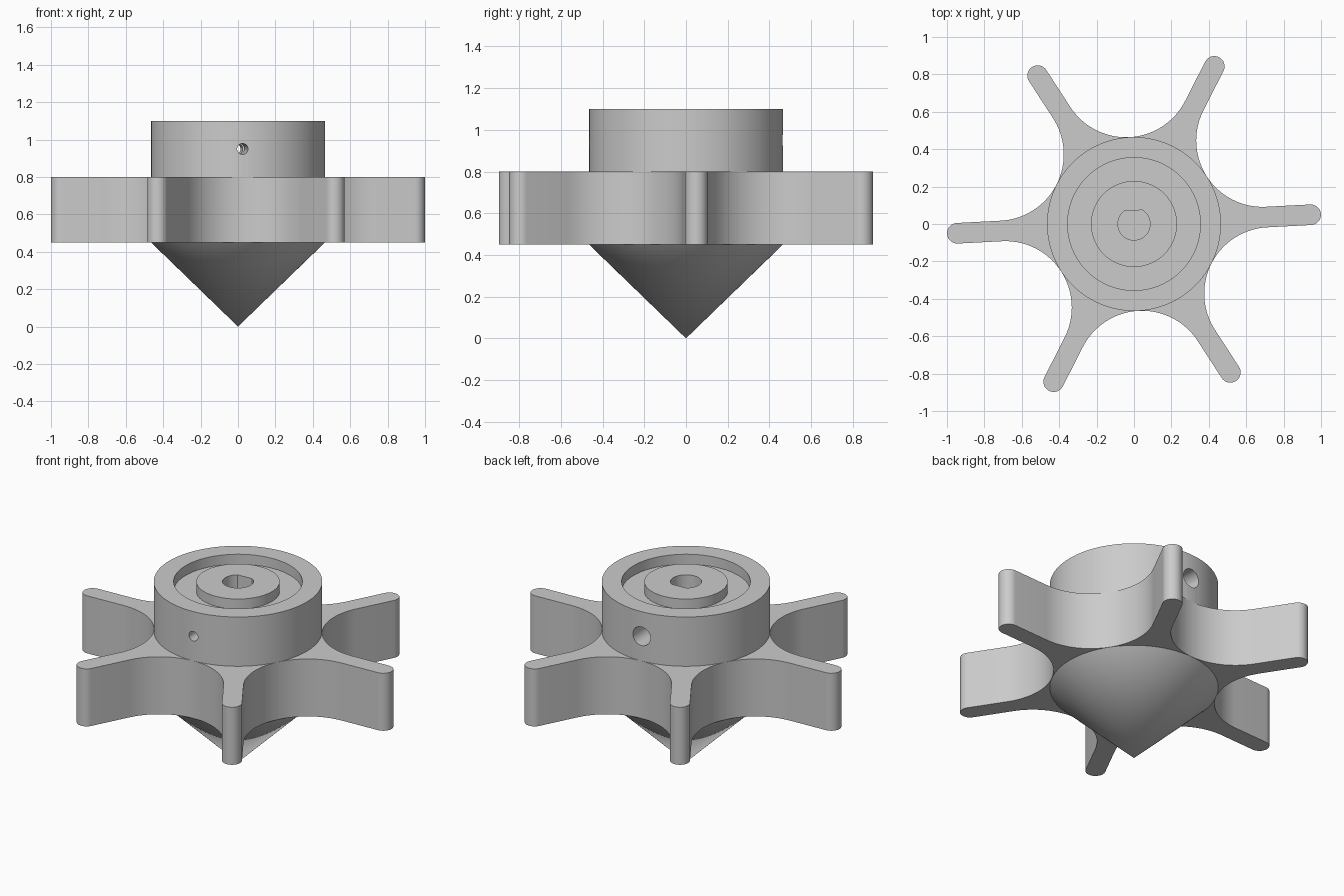
import bpy, bmesh
from math import sin, cos, radians, pi, asin
from mathutils import Matrix

cube = bpy.data.objects.get("Cube")
if cube:
    bpy.data.objects.remove(cube, do_unlink=True)

TWIST = radians(3)          # whole wheel is turned slightly
HUB_R, HUB_TOP = 0.465, 1.10
VANE_BOTTOM, VANE_TOP = 0.45, 0.80
HOLE_Z = 0.95

grey = bpy.data.materials.new("plain_grey")
grey.use_nodes = True
grey.diffuse_color = (0.6, 0.6, 0.6, 1)
grey.node_tree.nodes["Principled BSDF"].inputs["Base Color"].default_value = (0.6, 0.6, 0.6, 1)


def add_object(name, bm):
    bmesh.ops.recalc_face_normals(bm, faces=bm.faces)
    mesh = bpy.data.meshes.new(name)
    bm.to_mesh(mesh)
    bm.free()
    mesh.materials.append(grey)
    obj = bpy.data.objects.new(name, mesh)
    bpy.context.collection.objects.link(obj)
    return obj


def select(obj):
    bpy.ops.object.select_all(action='DESELECT')
    obj.select_set(True)
    bpy.context.view_layer.objects.active = obj


def lathe(name, profile, steps):
    bm = bmesh.new()
    verts = [bm.verts.new((r, 0, z)) for r, z in profile]
    edges = [bm.edges.new(pair) for pair in zip(verts, verts[1:])]
    bmesh.ops.spin(bm, geom=verts + edges, cent=(0, 0, 0), axis=(0, 0, 1),
                   angle=2 * pi, steps=steps)
    bmesh.ops.remove_doubles(bm, verts=bm.verts, dist=0.0001)
    return add_object(name, bm)


def prism(name, outline, z0, z1):
    bm = bmesh.new()
    face = bm.faces.new([bm.verts.new((x, y, z0)) for x, y in outline])
    out = bmesh.ops.extrude_face_region(bm, geom=[face])
    top = [v for v in out["geom"] if isinstance(v, bmesh.types.BMVert)]
    bmesh.ops.translate(bm, verts=top, vec=(0, 0, z1 - z0))
    return add_object(name, bm)


def cross_cutter(name, radius, y0, y1):
    bm = bmesh.new()
    place = Matrix.Translation((0, (y0 + y1) / 2, HOLE_Z)) @ Matrix.Rotation(pi / 2, 4, 'X')
    bmesh.ops.create_cone(bm, cap_ends=True, segments=32, radius1=radius,
                          radius2=radius, depth=y1 - y0, matrix=place)
    return add_object(name, bm)


def arc(cx, cy, r, a0, a1, n):
    steps = [a0 + (a1 - a0) * i / n for i in range(n + 1)]
    return [(cx + r * cos(a), cy + r * sin(a)) for a in steps]


# Hub with pointed nose, ring groove and central boss
hub = lathe("hub_and_nose", [(0, 0), (HUB_R, VANE_BOTTOM), (HUB_R, HUB_TOP),
                             (0.355, HUB_TOP), (0.355, 1.04), (0.23, 1.04),
                             (0.23, HUB_TOP), (0, HUB_TOP)], 96)

# D-shaped shaft bore, screw hole across the hub, wider recess at the back
BORE_R, FLAT = 0.086, 0.072
flat_angle = asin(FLAT / BORE_R)
cutters = [
    prism("bore_cutter", arc(0, 0, BORE_R, pi - flat_angle, 2 * pi + flat_angle, 40), 0.7, 1.2),
    cross_cutter("screw_hole_cutter", 0.029, -0.6, 0.6),
    cross_cutter("screw_recess_cutter", 0.057, 0.3, 0.6),
]
select(hub)
for cutter in cutters:
    cutter.hide_render = True
    mod = hub.modifiers.new(cutter.name, 'BOOLEAN')
    mod.operation = 'DIFFERENCE'
    mod.solver = 'EXACT'
    mod.object = cutter
    bpy.ops.object.modifier_apply(modifier=mod.name)
for cutter in cutters:
    bpy.data.objects.remove(cutter, do_unlink=True)
hub.rotation_euler.z = TWIST
bpy.ops.object.shade_smooth_by_angle(angle=radians(30))

# Vane: rounded tip, straight sides, broad fillets tangent to the hub
TIP_R, TIP_X = 0.055, 0.946
DIST = 2 * (HUB_R - TIP_R)
FILLET = DIST - HUB_R
cx, cy = DIST * cos(pi / 6), DIST / 2
fillet = arc(cx, cy, FILLET, 7 * pi / 6, 3 * pi / 2, 20)
mirrored = [(x, -y) for x, y in reversed(fillet)]
tip = arc(TIP_X, 0, TIP_R, pi / 2, -pi / 2, 16)
vane = prism("vane_1", fillet + tip + mirrored + [(0.3, 0)], VANE_BOTTOM, VANE_TOP)
select(vane)
bpy.ops.object.shade_smooth_by_angle(angle=radians(30))
vane.rotation_euler.z = TWIST
for i in range(1, 6):
    copy = bpy.data.objects.new(f"vane_{i + 1}", vane.data)
    bpy.context.collection.objects.link(copy)
    copy.rotation_euler.z = TWIST + i * pi / 3
